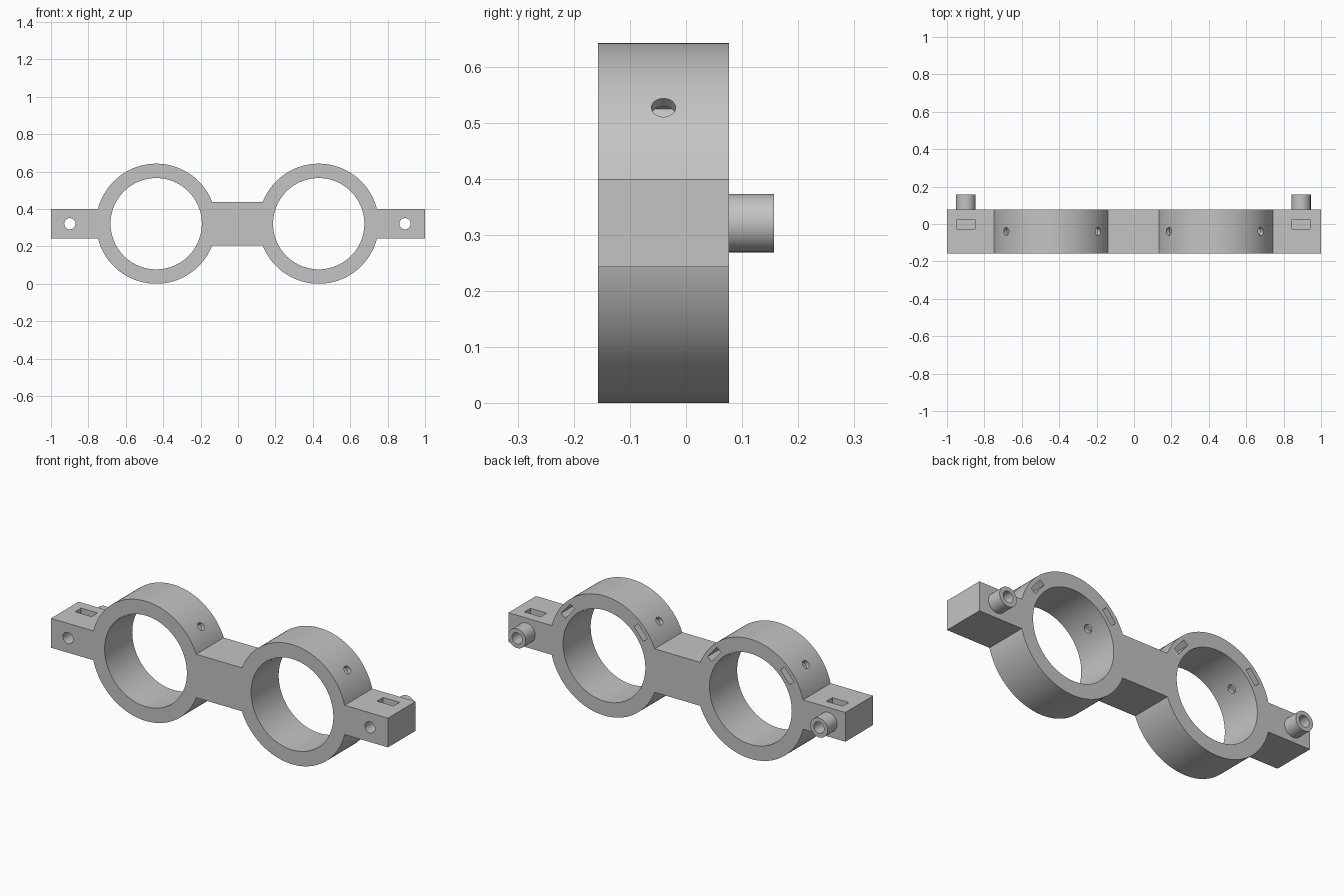
import bpy, bmesh, math
from mathutils import Matrix, Vector

cube = bpy.data.objects.get("Cube")
if cube:
    bpy.data.objects.remove(cube, do_unlink=True)

SHIFT = -0.003                  # slight offset of the features along x
ZC = 0.321                      # height of the centre line
RING_X, RING_R, BORE_R = 0.4345, 0.321, 0.244
ARM_H, BRIDGE_H = 0.0785, 0.1165
FRONT, BACK = -0.157, 0.077
PEG_X = 0.896
HOLE_Y = -0.04

grey = bpy.data.materials.new("plain grey")
grey.use_nodes = True
colour = (0.55, 0.55, 0.55, 1)
grey.diffuse_color = colour
grey.node_tree.nodes["Principled BSDF"].inputs["Base Color"].default_value = colour


def make_object(name, bm):
    bmesh.ops.recalc_face_normals(bm, faces=bm.faces)
    mesh = bpy.data.meshes.new(name)
    bm.to_mesh(mesh)
    bm.free()
    mesh.materials.append(grey)
    obj = bpy.data.objects.new(name, mesh)
    bpy.context.collection.objects.link(obj)
    return obj


def cylinder(name, centre, axis, radius, length, sides=48):
    bm = bmesh.new()
    turn = Vector(axis).to_track_quat("Z", "Y").to_matrix().to_4x4()
    bmesh.ops.create_cone(bm, cap_ends=True, segments=sides, radius1=radius,
                          radius2=radius, depth=length,
                          matrix=Matrix.Translation(centre) @ turn)
    return make_object(name, bm)


def box(name, centre, size, angle=0):
    bm = bmesh.new()
    bmesh.ops.create_cube(bm, size=1, matrix=Matrix.Translation(centre)
                          @ Matrix.Rotation(-angle, 4, "Y")
                          @ Matrix.Diagonal((*size, 1)))
    return make_object(name, bm)


def combine(target, tool, operation):
    mod = target.modifiers.new(operation.lower(), "BOOLEAN")
    mod.operation, mod.solver, mod.object = operation, "EXACT", tool
    bpy.context.view_layer.objects.active = target
    bpy.ops.object.modifier_apply(modifier=mod.name)
    bpy.data.objects.remove(tool, do_unlink=True)


# Body outline: arm, ring, bridge, ring, arm
start = math.asin(ARM_H / RING_R)
end = math.pi - math.asin(BRIDGE_H / RING_R)
steps = 56
arc = []
for i in range(steps + 1):
    a = start + (end - start) * i / steps
    arc.append((RING_X + RING_R * math.cos(a), RING_R * math.sin(a)))
upper = [(x + SHIFT, z) for x, z in arc]
upper += [(SHIFT - x, z) for x, z in reversed(arc)]
upper = [(1, ARM_H)] + upper + [(-1, ARM_H)]
outline = upper + [(x, -z) for x, z in reversed(upper)]

bm = bmesh.new()
face = bm.faces.new([bm.verts.new((x, FRONT, ZC + z)) for x, z in outline])
sweep = bmesh.ops.extrude_face_region(bm, geom=[face])
bmesh.ops.translate(bm, vec=(0, BACK - FRONT, 0),
                    verts=[v for v in sweep["geom"] if isinstance(v, bmesh.types.BMVert)])
body = make_object("double_ring_bracket", bm)

for side in (-1, 1):
    ring_x = side * RING_X + SHIFT
    peg_x = side * PEG_X + SHIFT

    # Peg on the back of the arm, bolt hole and nut slot
    combine(body, cylinder("peg", (peg_x, 0.1, ZC), (0, 1, 0), 0.052, 0.114), "UNION")
    combine(body, cylinder("bolt_hole", (peg_x, 0, ZC), (0, 1, 0), 0.03, 1), "DIFFERENCE")
    combine(body, box("nut_slot", (peg_x, -0.001, ZC + 0.05), (0.097, 0.051, 0.2)), "DIFFERENCE")

    # Ring bore
    combine(body, cylinder("bore", (ring_x, 0, ZC), (0, 1, 0), BORE_R, 1, 128), "DIFFERENCE")

    # Slanted screw holes through the ring wall, with nut slots from the back
    for angle in (math.radians(40), math.radians(140)):
        out = Vector((math.cos(angle), 0, math.sin(angle)))
        centre = Vector((ring_x, HOLE_Y, ZC)) + out * 0.282
        combine(body, cylinder("screw_hole", centre, out, 0.0215, 0.14, 32), "DIFFERENCE")
        centre.y = 0.02
        combine(body, box("small_nut_slot", centre, (0.032, 0.2, 0.085), angle), "DIFFERENCE")

# Smooth curves with crisp edges
bpy.ops.object.select_all(action="DESELECT")
body.select_set(True)
bpy.context.view_layer.objects.active = body
bpy.ops.object.shade_smooth_by_angle(angle=math.radians(30))
